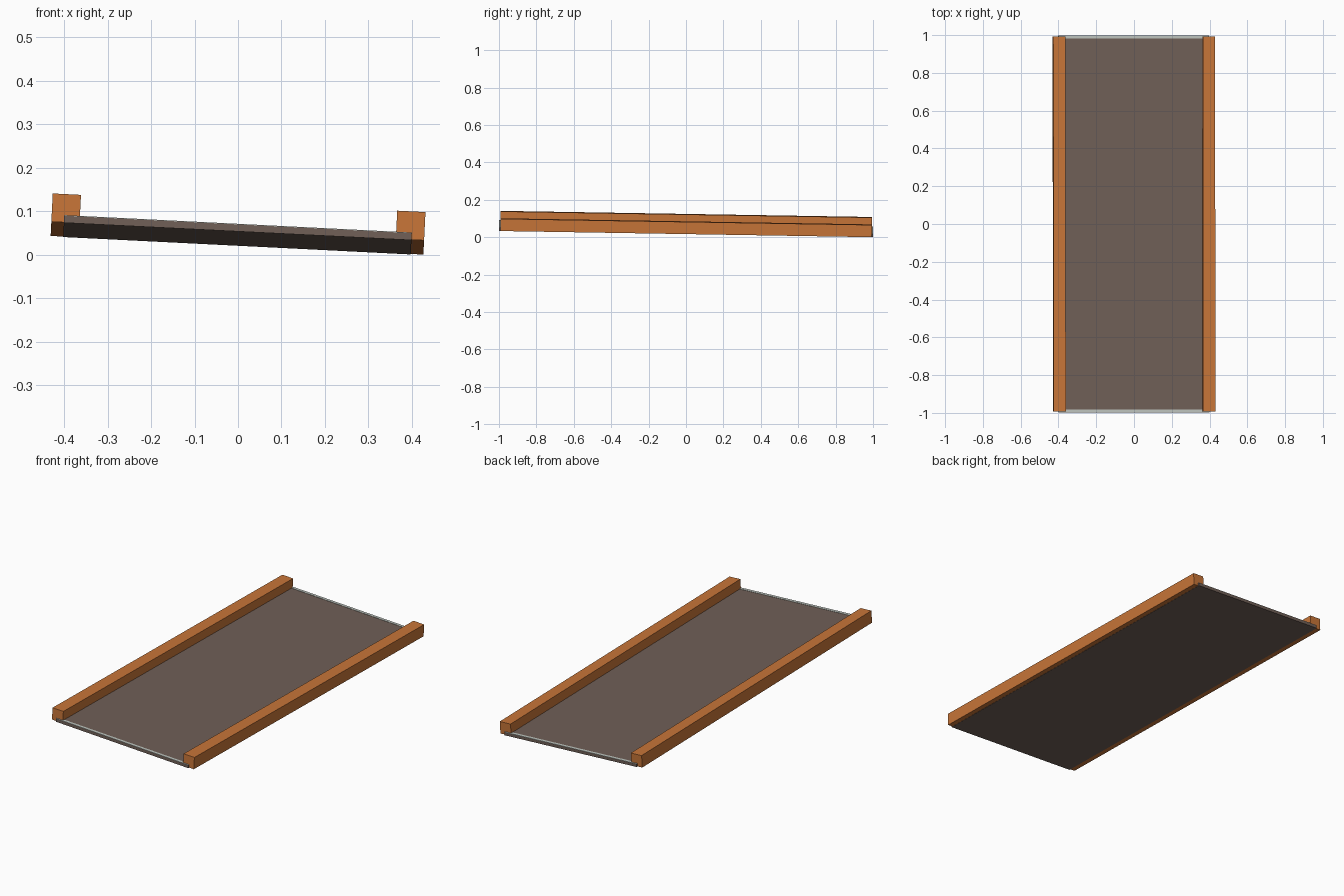
import bpy
import bmesh
from mathutils import Matrix, Vector

cube = bpy.data.objects.get("Cube")
if cube:
    bpy.data.objects.remove(cube, do_unlink=True)


def material(name, color):
    mat = bpy.data.materials.new(name)
    mat.use_nodes = True
    mat.diffuse_color = (*color, 1)
    mat.node_tree.nodes["Principled BSDF"].inputs["Base Color"].default_value = (*color, 1)
    return mat


orange = material("orange wood", (0.58, 0.18, 0.04))
brown = material("grey brown", (0.163, 0.116, 0.095))
pale = material("pale grey", (0.52, 0.56, 0.52))

# The whole tray leans down towards the left and the back
TILT = (Matrix.Translation((-0.0015, 0, 0.038))
        @ Matrix.Rotation(0.05, 4, 'Y') @ Matrix.Rotation(-0.0165, 4, 'X'))


def box(name, low, high, mat):
    low, high = Vector(low), Vector(high)
    bm = bmesh.new()
    bmesh.ops.create_cube(bm, size=1)
    bmesh.ops.scale(bm, vec=high - low, verts=bm.verts)
    bmesh.ops.translate(bm, vec=(low + high) / 2, verts=bm.verts)
    bm.transform(TILT)
    mesh = bpy.data.meshes.new(name)
    bm.to_mesh(mesh)
    bm.free()
    mesh.materials.append(mat)
    obj = bpy.data.objects.new(name, mesh)
    bpy.context.collection.objects.link(obj)


# Floor panel, reaching halfway under both rails and just past their ends
box("floor_panel", (-0.4, -0.999, -0.001), (0.4, 0.999, 0.015), brown)

# Square side rails
box("right_rail", (-0.429, -0.993, 0), (-0.364, 0.993, 0.065), orange)
box("left_rail", (0.364, -0.993, 0), (0.429, 0.993, 0.065), orange)

# Pale strips along the two open ends of the panel
for name, y in (("front_strip", -0.991), ("back_strip", 0.991)):
    box(name, (-0.4, y - 0.008, 0.0145), (0.4, y + 0.008, 0.0165), pale)
